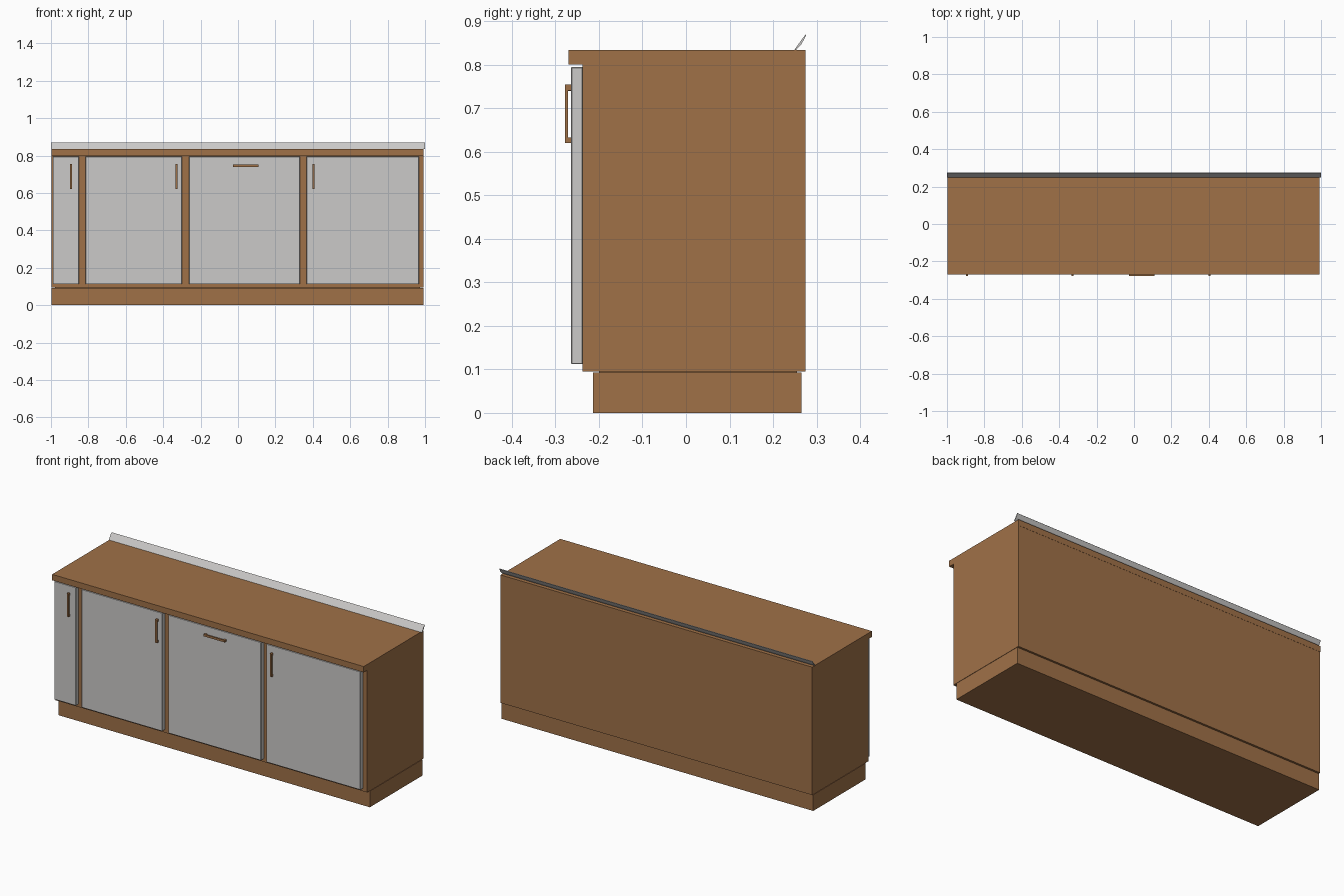
import bpy, bmesh

if "Cube" in bpy.data.objects:
    bpy.data.objects.remove(bpy.data.objects["Cube"])


def material(name, rgb):
    m = bpy.data.materials.new(name)
    m.diffuse_color = (*rgb, 1)
    m.use_nodes = True
    m.node_tree.nodes["Principled BSDF"].inputs["Base Color"].default_value = m.diffuse_color
    return m


wood = material("brown wood", (0.35, 0.165, 0.064))
grey = material("light grey", (0.60, 0.59, 0.58))


def finish(name, bm, mat):
    bmesh.ops.recalc_face_normals(bm, faces=bm.faces)
    me = bpy.data.meshes.new(name)
    bm.to_mesh(me)
    bm.free()
    me.materials.append(mat)
    ob = bpy.data.objects.new(name, me)
    bpy.context.collection.objects.link(ob)
    return ob


def add_box(bm, x, y, z):
    verts = bmesh.ops.create_cube(bm, size=1)["verts"]
    for v in verts:
        for i, (a, b) in enumerate((x, y, z)):
            v.co[i] = a if v.co[i] < 0 else b


def box(name, x, y, z, mat):
    bm = bmesh.new()
    add_box(bm, x, y, z)
    return finish(name, bm, mat)


def extrude_x(name, profile, x0, x1, mat):
    bm = bmesh.new()
    face = bm.faces.new([bm.verts.new((x0, y, z)) for y, z in profile])
    ext = bmesh.ops.extrude_face_region(bm, geom=[face])["geom"]
    for v in ext:
        if isinstance(v, bmesh.types.BMVert):
            v.co.x = x1
    return finish(name, bm, mat)


# Carcass, plinth and worktop
L, R = -0.998, 0.992
box("plinth", (L, R), (-0.214, 0.265), (0, 0.093), wood)
box("cabinet_body", (L, R), (-0.238, 0.274), (0.095, 0.8), wood)
box("body_joint", (L + 0.02, R - 0.02), (-0.2, 0.255), (0.09, 0.098), wood)
box("worktop", (L, R), (-0.27, 0.275), (0.8, 0.834), wood)

# Tilted splash strip along the back edge
extrude_x("splash_strip",
          [(0.249, 0.834), (0.253, 0.834), (0.265, 0.847), (0.276, 0.867),
           (0.274, 0.869), (0.261, 0.851)], -1, 1, grey)

# Doors, each with a small bevel
for i, x in enumerate([(-0.99, -0.85), (-0.815, -0.30),
                       (-0.262, 0.332), (0.366, 0.967)]):
    door = box(f"door_{i + 1}", x, (-0.264, -0.237), (0.112, 0.795), grey)
    bev = door.modifiers.new("bevel", "BEVEL")
    bev.width = 0.002
    bev.segments = 1


def handle(name, a, b, c, vertical):
    """Bar from a to b at cross position c, with two stand-offs."""
    bm = bmesh.new()
    side = (c - 0.006, c + 0.006)
    for span, y in (((a, b), (-0.278, -0.271)),
                    ((a, a + 0.013), (-0.275, -0.262)),
                    ((b - 0.013, b), (-0.275, -0.262))):
        if vertical:
            add_box(bm, side, y, span)
        else:
            add_box(bm, span, y, side)
    finish(name, bm, wood)


# Handles
for i, x in enumerate((-0.893, -0.329, 0.404)):
    handle(f"door_handle_{i + 1}", 0.62, 0.754, x, True)
handle("centre_door_handle", -0.026, 0.11, 0.746, False)
